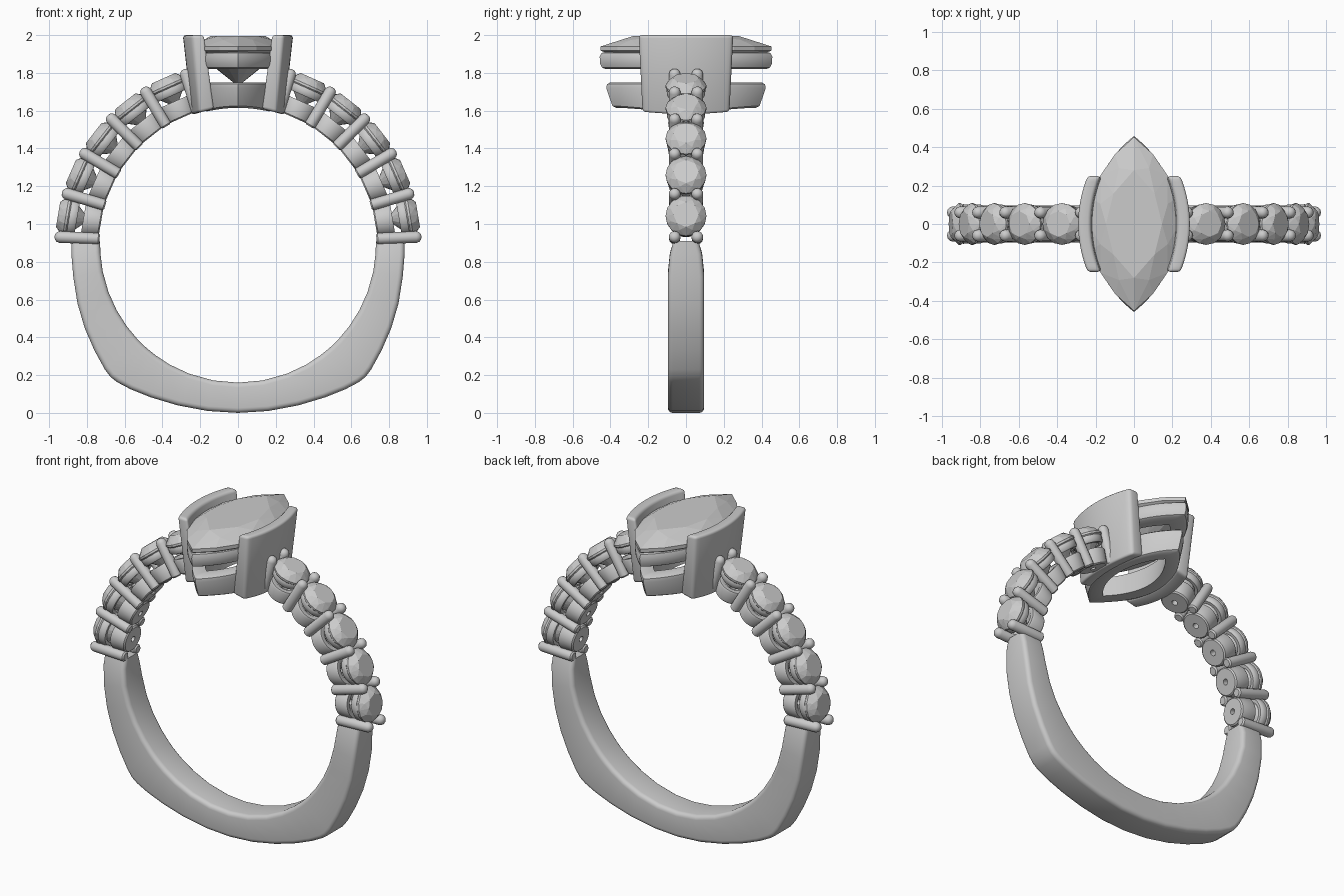
import bpy, bmesh
from math import sin, cos, pi, asin, sqrt, radians, hypot
from mathutils import Vector, Matrix

if "Cube" in bpy.data.objects:
    bpy.data.objects.remove(bpy.data.objects["Cube"])

CZ, BORE = 0.89, 0.73          # finger hole centre height and radius


def finish(name, bm, smooth=True, bevel=0):
    bmesh.ops.recalc_face_normals(bm, faces=bm.faces)
    me = bpy.data.meshes.new(name)
    bm.to_mesh(me)
    bm.free()
    ob = bpy.data.objects.new(name, me)
    bpy.context.collection.objects.link(ob)
    bpy.ops.object.select_all(action='DESELECT')
    ob.select_set(True)
    bpy.context.view_layer.objects.active = ob
    if bevel:
        m = ob.modifiers.new("bevel", 'BEVEL')
        m.width, m.segments, m.limit_method = bevel, 3, 'ANGLE'
        m.angle_limit = radians(40)
        bpy.ops.object.modifier_apply(modifier=m.name)
    if smooth:
        bpy.ops.object.shade_smooth_by_angle(angle=radians(40))
    return ob


def loft(name, rings, closed=False, bevel=0):
    """Skin a list of point loops; ends are capped unless closed."""
    bm = bmesh.new()
    vs = [[bm.verts.new(p) for p in r] for r in rings]
    n, k = len(vs), len(vs[0])
    for i in range(n if closed else n - 1):
        a, b = vs[i], vs[(i + 1) % n]
        for j in range(k):
            bm.faces.new((a[j], a[(j + 1) % k], b[(j + 1) % k], b[j]))
    if not closed:
        bm.faces.new(vs[0])
        bm.faces.new(vs[-1])
    return finish(name, bm, bevel=bevel)


def radial(deg):
    """Frame at the finger hole centre with local z pointing out at an angle."""
    a = radians(deg)
    z = Vector((cos(a), 0, sin(a)))
    y = Vector((0, 1, 0))
    m = Matrix((y.cross(z), y, z)).transposed().to_4x4()
    return Matrix.Translation((0, 0, CZ)) @ m


def lathe(name, prof, mat, y=0, closed=False, seg=32):
    loft(name, [[mat @ Vector((r * cos(2 * pi * i / seg), y + r * sin(2 * pi * i / seg), z))
                 for i in range(seg)] for r, z in prof], closed)


def round_outline(r):
    return lambda t: (r * cos(t), r * sin(t))


def marquise(a, b):
    """Two-arc pointed outline: half length a along y, half width b along x."""
    R = (a * a + b * b) / (2 * b)
    phi = asin(a / R)

    def f(t):
        t = (t + pi / 2) % (2 * pi) - pi / 2
        side = 1
        if t > pi / 2 + 1e-6:
            t, side = pi - t, -1
        th = phi * t / (pi / 2)
        return side * (R * cos(th) - R + b), R * sin(th)
    return f


def bore_z(x):
    return CZ + sqrt(BORE ** 2 - x * x)


def gem(name, outline, mat, culet, g0, g1, table, n=8):
    """Faceted stone: hull of table, crown, girdle, pavilion and culet points."""
    bm = bmesh.new()
    levels = [(table, .62, n, 0), (g1 + (table - g1) * .62, .8, n, .5),
              (g1, 1, 2 * n, 0), (g0, 1, 2 * n, 0),
              (culet + (g0 - culet) * .42, .45, n, .5), (culet, .03, 4, 0)]
    for z, s, k, off in levels:
        for i in range(k):
            x, y = outline(2 * pi * (i + off) / k)
            bm.verts.new(mat @ Vector((x * s, y * s, z)))
    bmesh.ops.convex_hull(bm, input=bm.verts)
    bmesh.ops.delete(bm, geom=[v for v in bm.verts if not v.link_faces], context='VERTS')
    finish(name, bm, smooth=False)


# lower shank: inner arc paired with an outer line that has squared-off corners
OUT = [(.883, .91), (.882, .84), (.872, .72), (.85, .58), (.812, .45), (.76, .33),
       (.705, .23), (.675, .19), (.64, .163), (.57, .126), (.46, .082), (.32, .04), (.16, .01)]
half = []
for i, (x, z) in enumerate(OUT):
    d = Vector((x, z - CZ))
    d.normalize()
    half.append((Vector((d.x * BORE, CZ + d.y * BORE)), Vector((x, z))))
stations = half + [(Vector((0, CZ - BORE)), Vector((0, 0)))]
stations += [(Vector((-p.x, p.y)), Vector((-q.x, q.y))) for p, q in reversed(half)]
rings = []
for p, q in stations:
    w = .096 - .03 * max(0, min(1, (q.y - .8) / .11))
    d = (q - p)
    L = d.length
    d.normalize()
    ring = []
    for cy, cr, a0 in ((1, 1, 0), (-1, 1, 90), (-1, -1, 180), (1, -1, 270)):
        c = .026
        for s in range(5):
            a = radians(a0 + 22.5 * s)
            yy = cy * (w - c) + c * cos(a)
            u = p + d * (L / 2 + cr * (L / 2 - c) + c * sin(a))
            ring.append((u.x, yy, u.y))
    rings.append(ring)
loft("lower_shank", rings)

# shoulders: five stones per side in cups, separated by paired prongs
STEP, FIRST = 14.1, 2.5
for side in ("right", "left"):
    for i in range(6):
        a = FIRST + STEP * i
        m = radial(a if side == "right" else 180 - a)
        for y in (-.06, .06):
            lathe(f"{side}_prong", [(.022, .733), (.03, .741), (.031, .945), (.026, .96),
                                    (.016, .969), (.005, .972)], m, y, seg=16)
        if i == 5:
            break
        a += STEP / 2
        m = radial(a if side == "right" else 180 - a)
        lathe(f"{side}_stone_cup", [(.017, .79), (.017, .735), (.076, .735), (.084, .742),
                                    (.095, .82), (.09, .83), (.065, .83)], m, closed=True)
        lathe(f"{side}_stone_ring", [(.075, .865), (.094, .863), (.101, .872), (.103, .902),
                                     (.097, .912), (.085, .912)], m, closed=True)
        gem(f"{side}_shoulder_stone", round_outline(.108), m, .80, .912, .924, .966)

# centre marquise stone
gem("centre_stone", marquise(.452, .235), Matrix(), 1.735, 1.918, 1.94, 1.995)


def gallery(name, prof, seg=64, conform=False):
    """Marquise hoop; profile rows are half length, half width, height."""
    rows = []
    for k, (a, b, z) in enumerate(prof):
        f = marquise(a, b)
        pts = [f(2 * pi * i / seg) for i in range(seg)]
        rows.append([(x, y, z + (bore_z(x) - bore_z(0) if conform and z < 1.66 else 0))
                     for x, y in pts])
    loft(name, rows, closed=True)


# hoops under the centre stone; the lower one follows the finger hole
gallery("upper_gallery", [(.425, .2, 1.82), (.445, .215, 1.828), (.455, .224, 1.85), (.457, .226, 1.885),
                          (.448, .22, 1.905), (.43, .205, 1.91), (.35, .165, 1.91), (.31, .14, 1.82)])
gallery("lower_gallery", [(.37, .165, 1.615), (.39, .18, 1.625), (.395, .183, 1.64), (.422, .195, 1.72),
                          (.418, .193, 1.74), (.4, .18, 1.75), (.31, .13, 1.75), (.27, .11, 1.615)],
        conform=True)

# curved, outward-leaning walls clasping the centre stone
for side, s in (("right", 1), ("left", -1)):
    rings = []
    for i in range(17):
        u = -1 + i / 8
        sec = []
        for off, top in ((.226, 1), (.292, 1), (.245, 0), (.165, 0)):
            y = u * (.25 if top else .23)
            x = off - .65 + sqrt(.65 ** 2 - y * y)
            sec.append((s * x, y, 2.0 if top else bore_z(x)))
        rings.append(sec)
    loft(f"{side}_clasp_wall", rings, bevel=.016)
